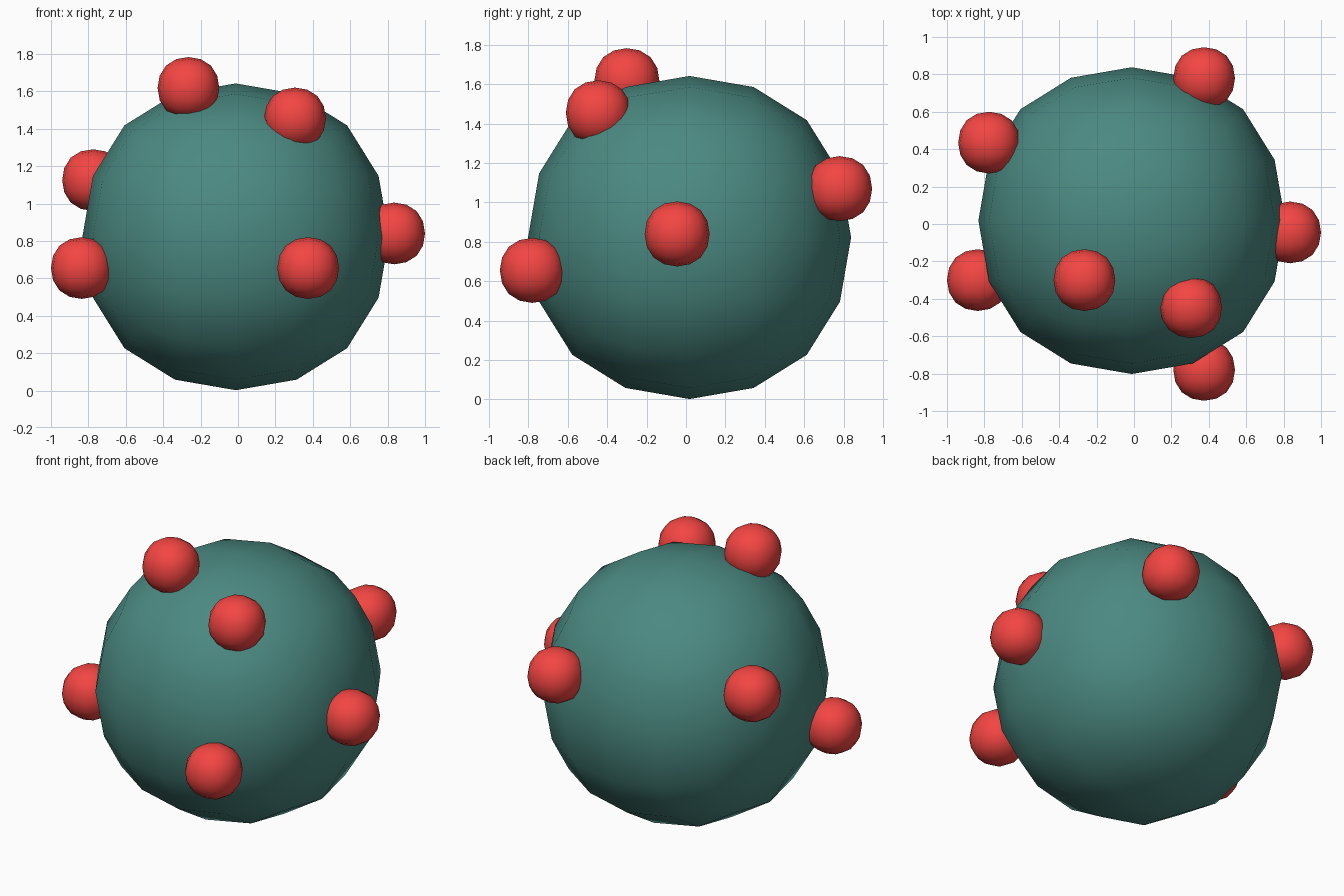
import bpy

if "Cube" in bpy.data.objects:
    bpy.data.objects.remove(bpy.data.objects["Cube"])


def material(name, rgb):
    m = bpy.data.materials.new(name)
    m.diffuse_color = (*rgb, 1)
    m.use_nodes = True
    m.node_tree.nodes["Principled BSDF"].inputs["Base Color"].default_value = m.diffuse_color
    return m


def round_ball(name, centre, radius, mat):
    # subdivided cube: the smoothed face centre sits at 0.8395 of the half edge
    bpy.ops.mesh.primitive_cube_add(size=2 * radius / 0.8395, location=centre)
    ob = bpy.context.object
    ob.name = name
    sub = ob.modifiers.new("round", 'SUBSURF')
    sub.levels = sub.render_levels = 2
    bpy.ops.object.shade_smooth()
    ob.data.materials.append(mat)
    return ob


teal = material("teal", (0.07, 0.25, 0.22))
red = material("red", (0.9, 0.06, 0.055))

# Large body
round_ball("body", (-0.012, 0.018, 0.822), 0.82, teal)

# Small balls half sunk into the body
spots = [
    (-0.835, -0.30, 0.655),
    (-0.775, 0.435, 1.125),
    (-0.265, -0.30, 1.618),
    (0.305, -0.445, 1.455),
    (0.375, -0.78, 0.655),
    (0.375, 0.78, 1.07),
    (0.835, -0.045, 0.84),
]
for i, spot in enumerate(spots, 1):
    round_ball(f"knob_{i}", spot, 0.165, red)
